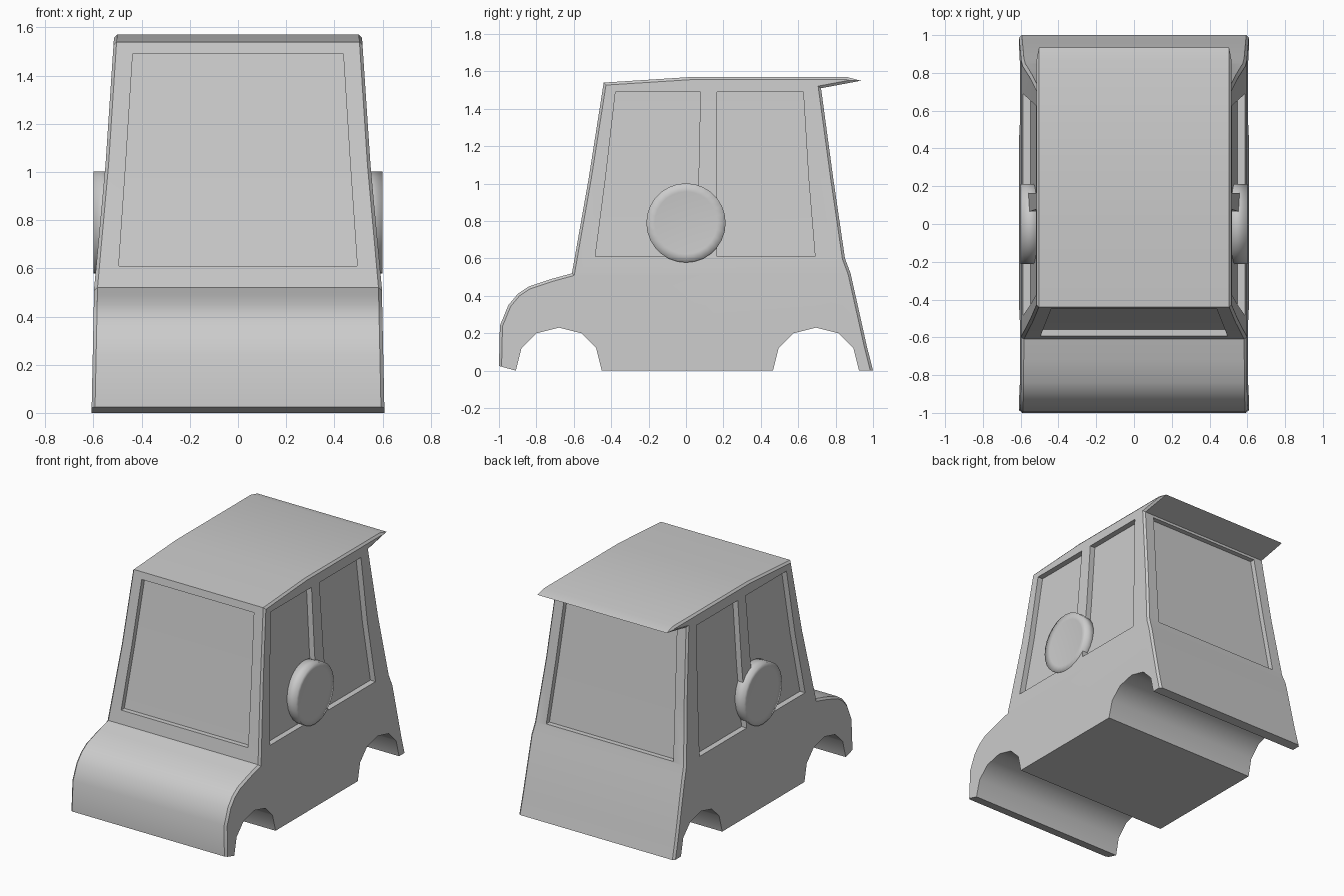
import bpy, bmesh, math
from mathutils import Matrix

if "Cube" in bpy.data.objects:
    bpy.data.objects.remove(bpy.data.objects["Cube"], do_unlink=True)

# One plain grey paint for everything
paint = bpy.data.materials.new("plain_grey")
paint.use_nodes = True
GREY = (0.6, 0.6, 0.6, 1)
paint.diffuse_color = GREY
paint.node_tree.nodes["Principled BSDF"].inputs["Base Color"].default_value = GREY


def make_object(name, bm):
    bmesh.ops.recalc_face_normals(bm, faces=bm.faces)
    mesh = bpy.data.meshes.new(name)
    bm.to_mesh(mesh)
    bm.free()
    mesh.materials.append(paint)
    obj = bpy.data.objects.new(name, mesh)
    bpy.context.collection.objects.link(obj)
    return obj


def select_only(obj):
    bpy.ops.object.select_all(action='DESELECT')
    obj.select_set(True)
    bpy.context.view_layer.objects.active = obj


def interpolate(table, z):
    for (z0, a), (z1, b) in zip(table, table[1:]):
        if z <= z1:
            return a + (b - a) * (z - z0) / (z1 - z0)
    return table[-1][1]


# Half width of the body by height
WIDTHS = [(0, 0.608), (0.52, 0.597), (1.03, 0.55), (1.57, 0.514)]
FRONT = [(0.52, -0.61), (1.03, -0.52), (1.54, -0.44)]
REAR = [(0.52, 0.88), (0.6, 0.85), (1.03, 0.787), (1.51, 0.722)]


def half_width(z):
    return interpolate(WIDTHS, max(z, 0))


# Side profile: nose, bonnet, windscreen, roof, spoiler, tail, then underside
upper = [(-1, 0.025), (-0.995, 0.24), (-0.95, 0.35), (-0.9, 0.41), (-0.84, 0.45), (-0.72, 0.49)]
upper += [(y, z) for z, y in FRONT]
upper += [(0.03, 1.57), (0.86, 1.57), (0.935, 1.55)]
upper += [(y, z) for z, y in reversed(REAR)]
upper += [(0.967, 0.13), (1, 0)]


def arch(centre):
    shape = [(0.23, 0), (0.2, 0.12), (0.12, 0.2), (0, 0.23), (-0.12, 0.2), (-0.2, 0.12), (-0.23, 0)]
    return [(centre + dy, z) for dy, z in shape]


profile = upper + arch(0.695) + arch(-0.68)

# Body: extruded profile, chamfered rim, then tapered toward the roof
bm = bmesh.new()
left, right = ([bm.verts.new((x, y, z)) for y, z in profile] for x in (0.6, -0.6))
bm.faces.new(left)
bm.faces.new(right[::-1])
count = len(profile)
for i in range(count):
    j = (i + 1) % count
    bm.faces.new((left[i], right[i], right[j], left[j]))
rim = [bm.edges.get((side[i], side[i + 1])) for side in (left, right) for i in range(len(upper) - 1)]
bmesh.ops.recalc_face_normals(bm, faces=bm.faces)
bmesh.ops.bevel(bm, geom=rim, offset=0.014, segments=1, affect='EDGES', profile=0.5)
for z, _ in WIDTHS[1:3]:
    bmesh.ops.bisect_plane(bm, geom=bm.verts[:] + bm.edges[:] + bm.faces[:],
                           plane_co=(0, 0, z), plane_no=(0, 0, 1), dist=1e-4)
for v in bm.verts:
    v.co.x *= half_width(v.co.z) / 0.6
body = make_object("car_body", bm)

# Window recesses: lofts that follow the slope of each panel
LEVELS = (0.61, 1.03, 1.49)
cut = bmesh.new()


def loft(corners_at):
    rings = [[cut.verts.new((x, y, z)) for x, y in corners_at(i, z)] for i, z in enumerate(LEVELS)]
    cut.faces.new(rings[0])
    cut.faces.new(rings[-1][::-1])
    for a, b in zip(rings, rings[1:]):
        for k in range(4):
            n = (k + 1) % 4
            cut.faces.new((a[k], a[n], b[n], b[k]))


def box(x0, x1, y0, y1):
    return [(x0, y0), (x1, y0), (x1, y1), (x0, y1)]


# Windscreen and rear window
SCREEN = (0.495, 0.466, 0.437)
for line, outward in ((FRONT, -1), (REAR, 1)):
    def screen(i, z):
        y = interpolate(line, z)
        return box(-SCREEN[i], SCREEN[i], y - outward * 0.035, y + outward * 0.1)
    loft(screen)

# Two side windows on each side
SIDE_WINDOWS = (((-0.485, 0.065), (-0.43, 0.067), (-0.377, 0.077)),
                ((0.165, 0.69), (0.165, 0.655), (0.165, 0.627)))
for s in (1, -1):
    for spans in SIDE_WINDOWS:
        def pane(i, z):
            x = half_width(z)
            return box(s * (x - 0.04), s * (x + 0.1), *spans[i])
        loft(pane)
cutter = make_object("window_cutter", cut)
cutter.hide_render = True

recess = body.modifiers.new("window_recesses", 'BOOLEAN')
recess.operation = 'DIFFERENCE'
recess.solver = 'EXACT'
recess.object = cutter
select_only(body)
bpy.ops.object.modifier_apply(modifier=recess.name)
bpy.data.objects.remove(cutter, do_unlink=True)
select_only(body)
bpy.ops.object.shade_smooth_by_angle(angle=math.radians(32))

# Round side discs with a softly stepped outer face
for s, side in ((1, "left"), (-1, "right")):
    bm = bmesh.new()
    bmesh.ops.create_cone(bm, cap_ends=True, segments=28, radius1=0.212, radius2=0.212, depth=0.1)
    cap = max(bm.faces, key=lambda f: f.calc_center_median().z)
    bmesh.ops.inset_region(bm, faces=[cap], thickness=0.045, depth=-0.006)
    bmesh.ops.transform(bm, verts=bm.verts, matrix=Matrix.Translation((s * 0.55, 0, 0.79))
                        @ Matrix.Rotation(s * math.pi / 2, 4, 'Y'))
    disc = make_object(side + "_side_disc", bm)
    for face in disc.data.polygons:
        face.use_smooth = True
